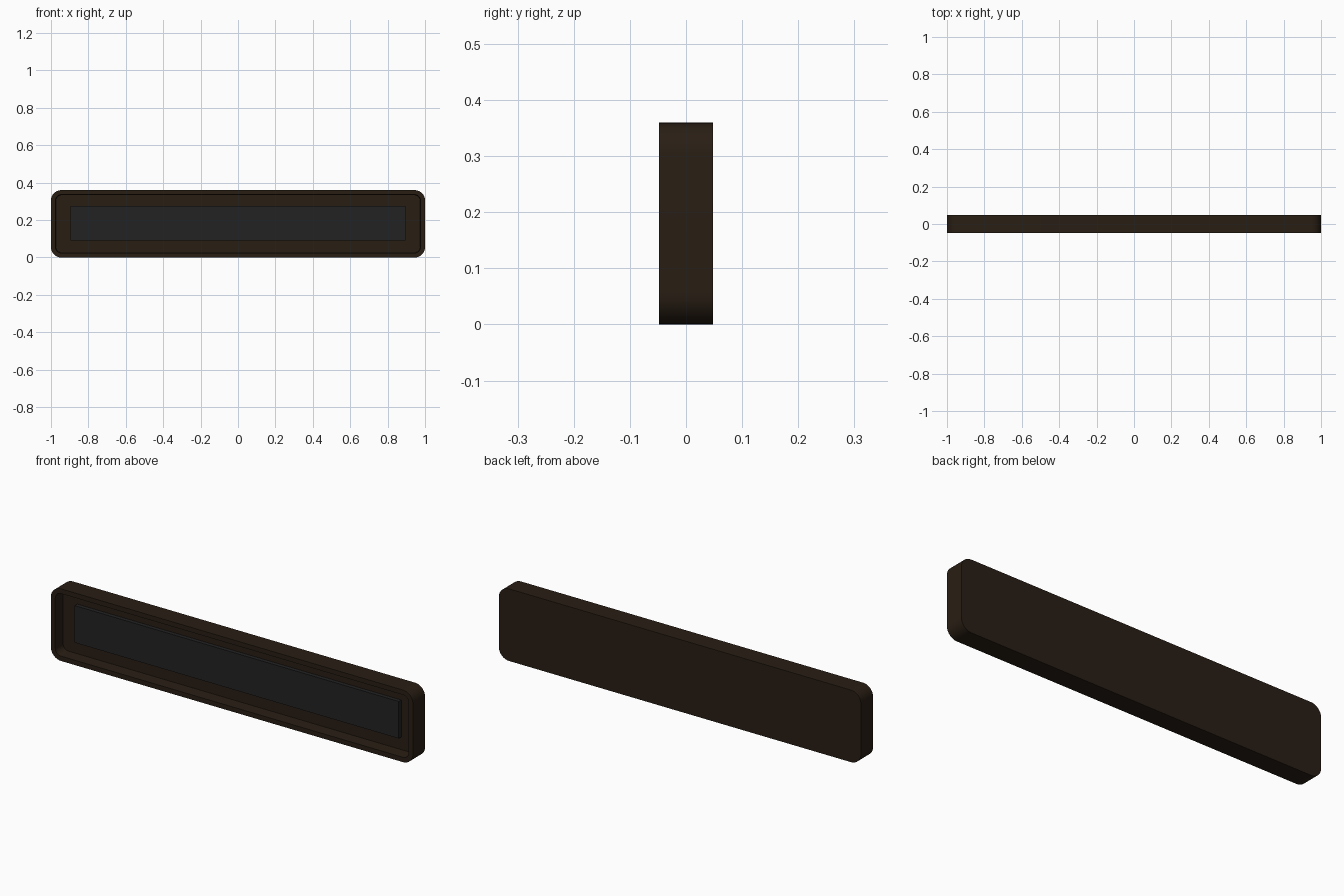
import bpy, bmesh, math

if "Cube" in bpy.data.objects:
    bpy.data.objects.remove(bpy.data.objects["Cube"])

W, H, D = 2.0, 0.36, 0.096   # overall size


def material(name, rgb):
    m = bpy.data.materials.new(name)
    m.diffuse_color = (*rgb, 1)
    m.use_nodes = True
    m.node_tree.nodes["Principled BSDF"].inputs["Base Color"].default_value = m.diffuse_color
    return m


def rounded_rect(inset, radius, y, steps=8):
    """Rounded rectangle in the xz plane, inset from the outer outline."""
    hx, hz = W / 2 - inset - radius, H / 2 - inset - radius
    pts = []
    for q, (sx, sz) in enumerate([(1, 1), (-1, 1), (-1, -1), (1, -1)]):
        for i in range(steps + 1):
            a = math.pi / 2 * (q + i / steps)
            pts.append((sx * hx + radius * math.cos(a), y,
                        H / 2 + sz * hz + radius * math.sin(a)))
    return pts


def loft(name, loops, mat):
    """Skin a stack of matching loops and cap both ends."""
    bm = bmesh.new()
    rings = [[bm.verts.new(p) for p in loop] for loop in loops]
    for a, b in zip(rings, rings[1:]):
        n = len(a)
        for i in range(n):
            j = (i + 1) % n
            bm.faces.new((a[i], a[j], b[j], b[i]))
    bm.faces.new(rings[0])
    bm.faces.new(rings[-1])
    bmesh.ops.recalc_face_normals(bm, faces=bm.faces)
    me = bpy.data.meshes.new(name)
    bm.to_mesh(me)
    bm.free()
    ob = bpy.data.objects.new(name, me)
    bpy.context.collection.objects.link(ob)
    me.materials.append(mat)
    bpy.ops.object.select_all(action='DESELECT')
    ob.select_set(True)
    bpy.context.view_layer.objects.active = ob
    bpy.ops.object.shade_smooth_by_angle(angle=math.radians(30))
    return ob


brown = material("dark_brown", (0.022, 0.013, 0.007))
charcoal = material("charcoal", (0.016, 0.016, 0.016))

# Tray: closed back, raised rim around a recessed floor
front, floor = -D / 2, 0.010
loft("tray_frame", [
    rounded_rect(0, 0.055, D / 2),
    rounded_rect(0, 0.055, front),
    rounded_rect(0.024, 0.031, front),
    rounded_rect(0.027, 0.028, floor),
], brown)

# Raised flat panel sitting on the recessed floor
x, z0, z1 = 0.895, 0.09, 0.275


def panel_loop(y):
    return [(-x, y, z0), (x, y, z0), (x, y, z1), (-x, y, z1)]


loft("inset_panel", [panel_loop(floor + 0.005), panel_loop(-0.010)], charcoal)
